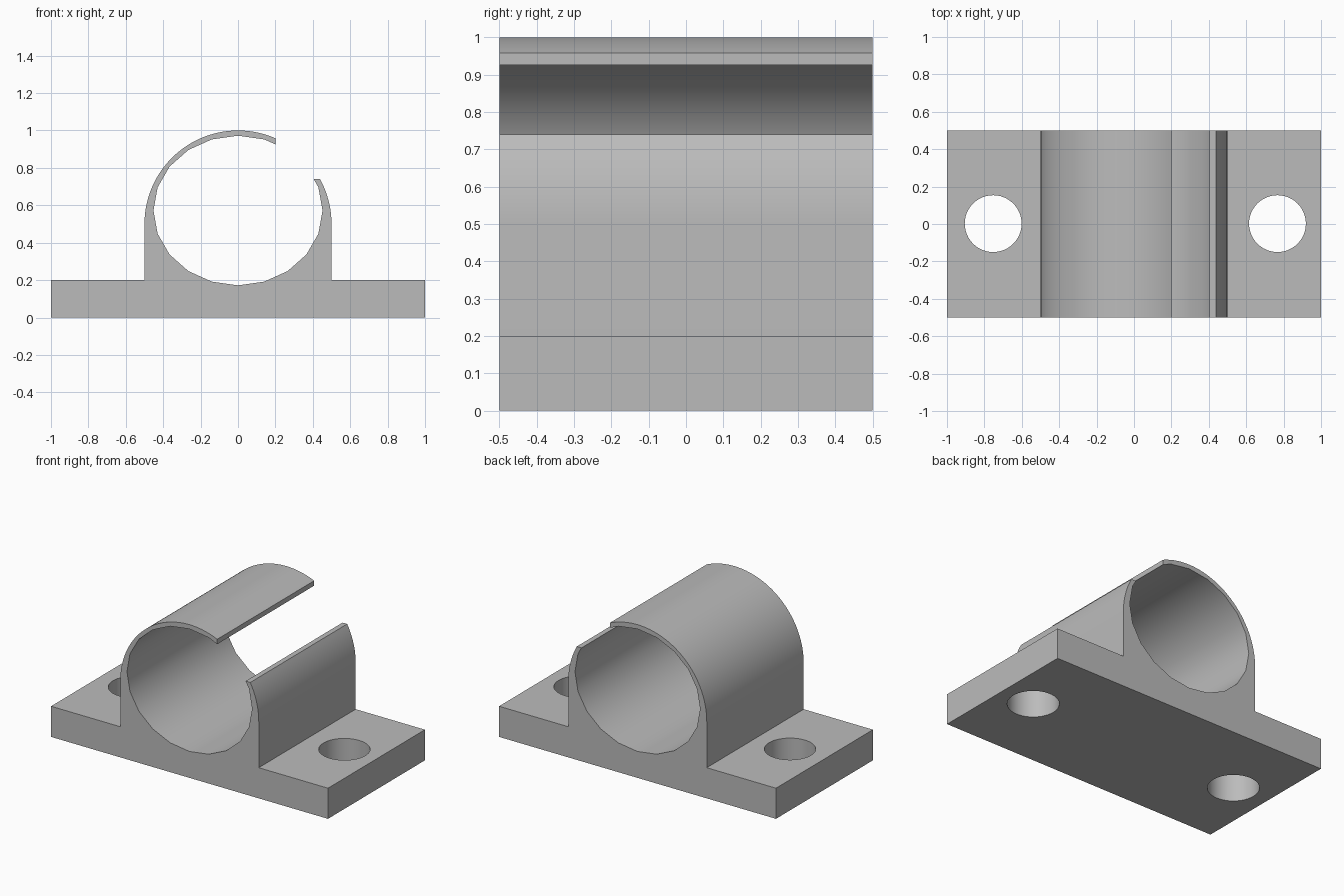
import bpy, bmesh
from math import sin, cos, asin, acos, pi, radians

if "Cube" in bpy.data.objects:
    bpy.data.objects.remove(bpy.data.objects["Cube"])

grey = bpy.data.materials.new("plain grey")
grey.use_nodes = True
colour = (0.5, 0.5, 0.5, 1)
grey.diffuse_color = colour
grey.node_tree.nodes["Principled BSDF"].inputs["Base Color"].default_value = colour

DEPTH, PLATE, RADIUS = 1.0, 0.2, 0.5
GAP_X, GAP_Z = 0.2, 0.74          # the clip is open right of GAP_X and above GAP_Z
BORE_Z, BORE_RX, BORE_RZ = 0.572, 0.452, 0.4


def outer_arc(start, end, steps):
    angles = [start + (end - start) * i / steps for i in range(steps + 1)]
    return [(RADIUS * cos(a), RADIUS + RADIUS * sin(a)) for a in angles]


# Cross-section: plate, short right lip, twenty-sided bore, long left hook
bore = [(BORE_RX * cos(radians(a)), BORE_Z + BORE_RZ * sin(radians(a)))
        for a in range(18, -289, -18)]
profile = [(-1, 0), (1, 0), (1, PLATE), (RADIUS, PLATE)]
profile += outer_arc(0, asin((GAP_Z - RADIUS) / RADIUS), 12)
profile += [(0.405, GAP_Z)] + bore + [(GAP_X, 0.926)]
profile += outer_arc(acos(GAP_X / RADIUS), pi, 48)
profile += [(-RADIUS, PLATE), (-1, PLATE)]

# Extrude the cross-section from front to back
bm = bmesh.new()
face = bm.faces.new([bm.verts.new((x, -DEPTH / 2, z)) for x, z in profile])
extruded = bmesh.ops.extrude_face_region(bm, geom=[face], use_keep_orig=True)
verts = [v for v in extruded["geom"] if isinstance(v, bmesh.types.BMVert)]
bmesh.ops.translate(bm, verts=verts, vec=(0, DEPTH, 0))
bmesh.ops.recalc_face_normals(bm, faces=bm.faces)
mesh = bpy.data.meshes.new("pipe_clip")
bm.to_mesh(mesh)
bm.free()
clip = bpy.data.objects.new("pipe_clip", mesh)
bpy.context.collection.objects.link(clip)
mesh.materials.append(grey)

# Screw holes through the plate
for x in (-0.753, 0.767):
    bpy.ops.mesh.primitive_cylinder_add(vertices=48, radius=0.152, depth=0.5,
                                        location=(x, 0.002, PLATE / 2))
    cutter = bpy.context.object
    cutter.name = "screw_hole_cutter"
    cutter.hide_render = True
    cutter.data.materials.append(grey)
    cut = clip.modifiers.new("screw_hole", 'BOOLEAN')
    cut.operation = 'DIFFERENCE'
    cut.solver = 'EXACT'
    cut.object = cutter
    bpy.context.view_layer.objects.active = clip
    bpy.ops.object.modifier_apply(modifier=cut.name)
    bpy.data.objects.remove(cutter)

# Smooth curved walls, crisp edges
bpy.ops.object.select_all(action='DESELECT')
clip.select_set(True)
bpy.context.view_layer.objects.active = clip
bpy.ops.object.shade_smooth_by_angle(angle=radians(30))
